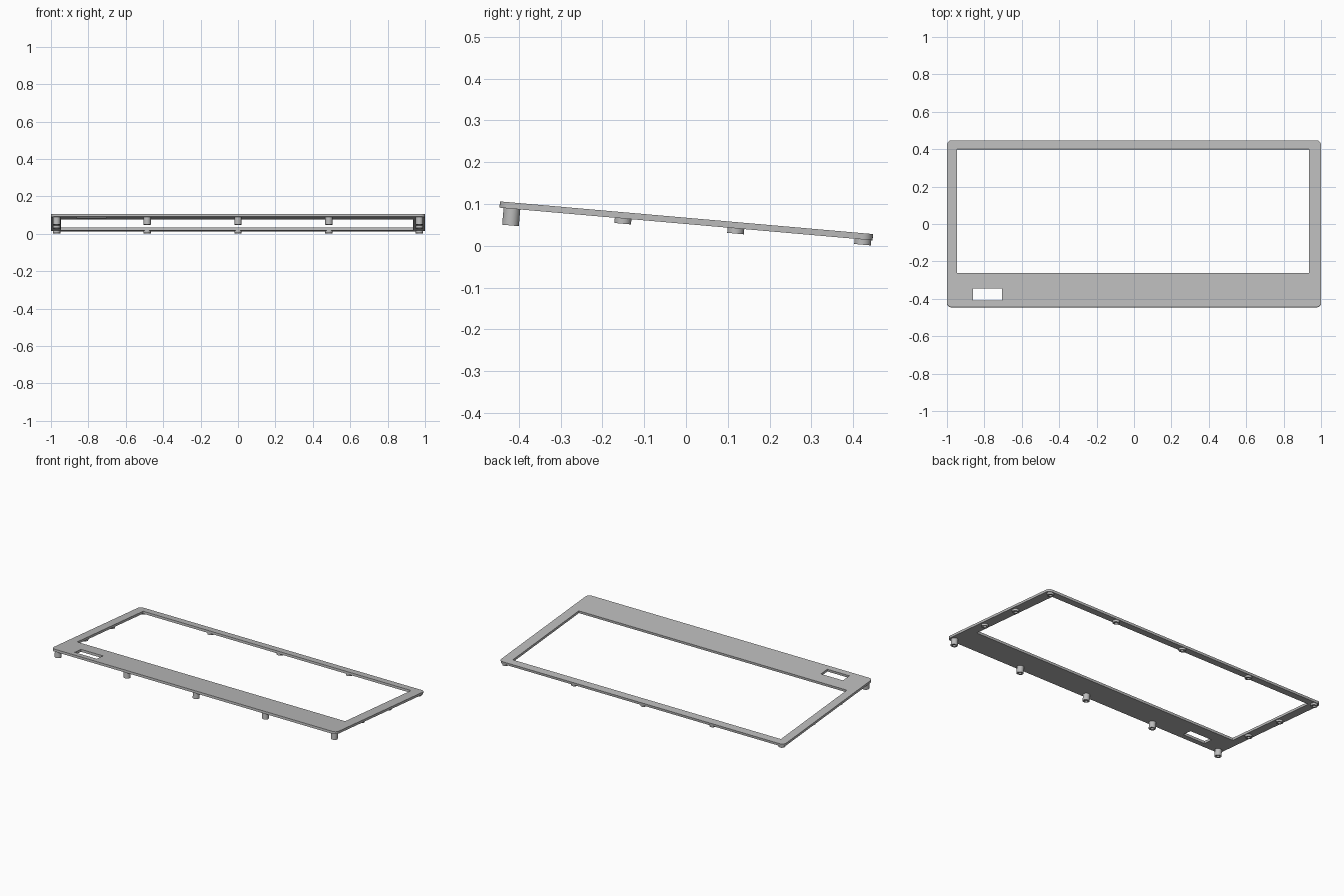
import bpy
from math import cos, sin, pi, radians
from mathutils import Matrix

cube = bpy.data.objects.get("Cube")
if cube:
    bpy.data.objects.remove(cube)

GREY = (0.5, 0.5, 0.5, 1)
grey = bpy.data.materials.new("grey plastic")
grey.use_nodes = True
grey.diffuse_color = GREY
grey.node_tree.nodes["Principled BSDF"].inputs["Base Color"].default_value = GREY

THICK = 0.015
# The whole bezel slopes down towards the back
TILT = Matrix.Translation((0, 0, 0.052)) @ Matrix.Rotation(radians(-5), 4, "X")


def rectangle(x0, x1, y0, y1, r=0.0, steps=6):
    """Outline of a rectangle, with rounded corners if r is given."""
    if not r:
        return [(x0, y0), (x1, y0), (x1, y1), (x0, y1)]
    centres = [(x1 - r, y1 - r), (x0 + r, y1 - r), (x0 + r, y0 + r), (x1 - r, y0 + r)]
    return [(cx + r * cos((q + i / steps) * pi / 2), cy + r * sin((q + i / steps) * pi / 2))
            for q, (cx, cy) in enumerate(centres) for i in range(steps + 1)]


def circle(cx, cy, r, sides=32):
    return [(cx + r * cos(2 * pi * i / sides), cy + r * sin(2 * pi * i / sides))
            for i in range(sides)]


def extrude(name, loops, z0, z1):
    """Solid from an outline and its holes, between two heights of the sloped frame."""
    curve = bpy.data.curves.new(name + " outline", "CURVE")
    curve.dimensions = "2D"
    curve.fill_mode = "BOTH"
    curve.extrude = (z1 - z0) / 2
    for loop in loops:
        spline = curve.splines.new("POLY")
        spline.points.add(len(loop) - 1)
        for point, (x, y) in zip(spline.points, loop):
            point.co = (x, y, 0, 1)
        spline.use_cyclic_u = True
    helper = bpy.data.objects.new(name + " outline", curve)
    bpy.context.collection.objects.link(helper)
    graph = bpy.context.evaluated_depsgraph_get()
    mesh = bpy.data.meshes.new_from_object(helper.evaluated_get(graph))
    bpy.data.objects.remove(helper)
    mesh.name = name
    mesh.materials.clear()
    mesh.materials.append(grey)
    mesh.transform(TILT @ Matrix.Translation((0, 0, (z0 + z1) / 2)))
    obj = bpy.data.objects.new(name, mesh)
    bpy.context.collection.objects.link(obj)
    bpy.ops.object.select_all(action="DESELECT")
    obj.select_set(True)
    bpy.context.view_layer.objects.active = obj
    bpy.ops.object.shade_smooth_by_angle(angle=radians(30))
    return obj


# Flat bezel with the large opening and the small slot
extrude("bezel", [
    rectangle(-1, 1, -0.448, 0.448, r=0.025),
    rectangle(-0.946, 0.936, -0.264, 0.4),
    rectangle(-0.861, -0.706, -0.411, -0.347),
], 0, THICK)


# Hollow screw posts under the bezel
def post(name, x, y, length):
    extrude(name, [circle(x, y, 0.02), circle(x, y, 0.01)], -length, 0)


for i, x in enumerate((-0.97, -0.486, 0, 0.486, 0.97), 1):
    post(f"front_post_{i}", x, -0.418, 0.04)
    post(f"back_post_{i}", x, 0.425, 0.0125)

for side, x in (("right", -0.97), ("left", 0.97)):
    for i, y in enumerate((-0.151, 0.12), 1):
        post(f"{side}_post_{i}", x, y, 0.0125)
